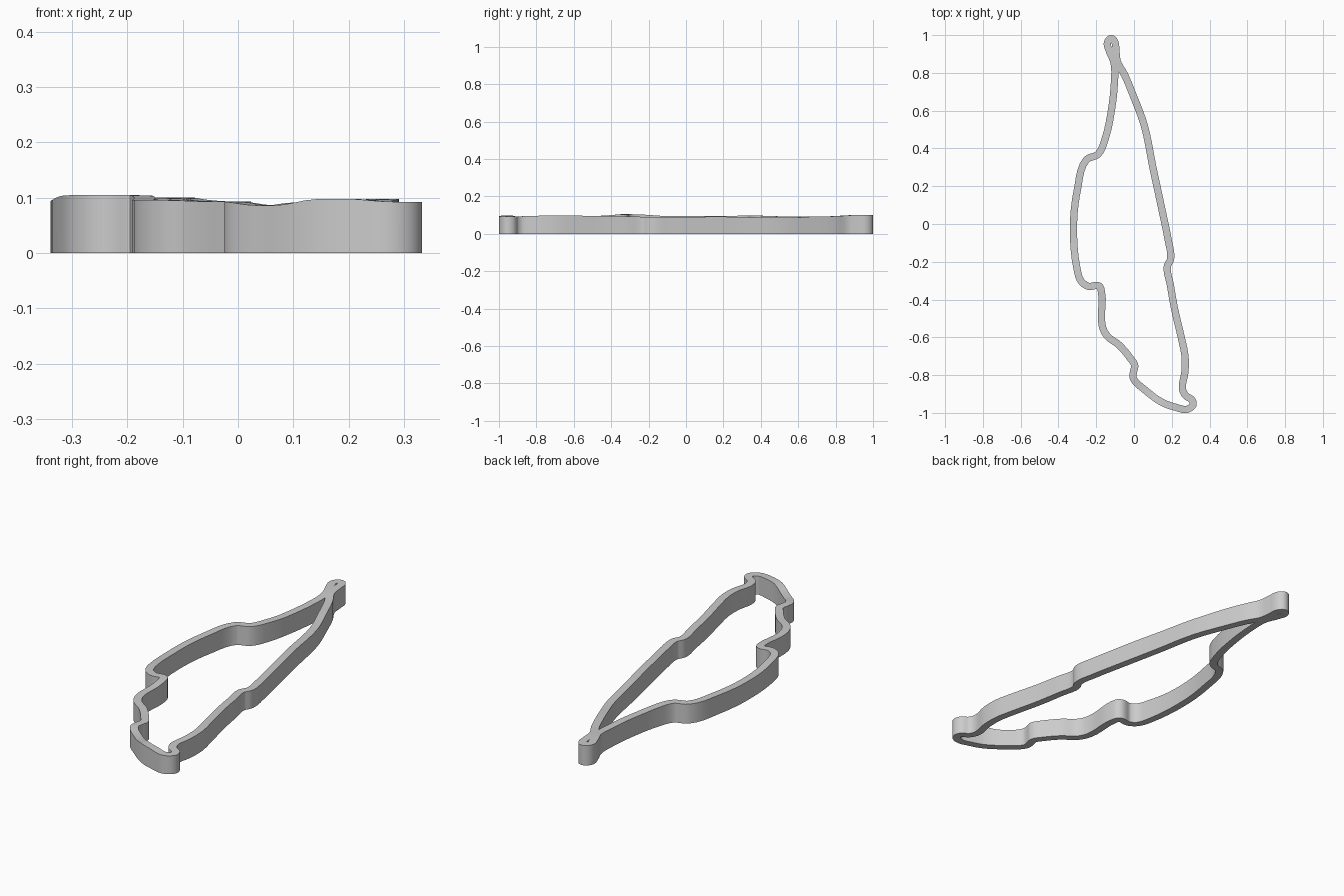
import bpy
import bmesh
from mathutils import Vector
from mathutils.geometry import interpolate_bezier

default_cube = bpy.data.objects.get("Cube")
if default_cube:
    bpy.data.objects.remove(default_cube, do_unlink=True)

HALF_WIDTH = 0.019
STEPS = 6

# Wall centreline: down the right-hand edge, along the foot, up the other edge
straight_edge = [
    (-.12, .981), (-.102, .965), (-.096, .92), (-.088, .86), (-.05, .79),
    (0, .67), (.055, .52), (.1, .3), (.147, .08), (.18, -.08),
    (.194, -.185), (.176, -.225), (.192, -.32), (.215, -.45), (.25, -.6),
    (.27, -.7), (.27, -.78), (.257, -.875),
]
foot = [
    (.275, -.91), (.307, -.932), (.312, -.958), (.28, -.981),
    (.22, -.97), (.15, -.945), (.06, -.88), (-.004, -.815),
    (-.002, -.78), (.004, -.75), (-.02, -.71),
]
bulged_edge = [
    (-.08, -.64), (-.14, -.595), (-.168, -.54), (-.172, -.36),
    (-.185, -.328), (-.24, -.33), (-.278, -.305), (-.303, -.23),
    (-.32, 0), (-.3, .18), (-.252, .34), (-.19, .37), (-.15, .46),
    (-.12, .6), (-.105, .73), (-.105, .85), (-.132, .92), (-.141, .96),
]

# Sampled rim heights, blended by distance
rim_samples = [
    Vector(s) for s in [
        (-.12, .95, .1), (.06, .5, .086), (.18, -.1, .09), (.27, -.7, .098),
        (.31, -.95, .092), (.18, -.96, .098), (.06, -.88, .086),
        (0, -.78, .093), (-.17, -.5, .096), (-.24, -.33, .105),
        (-.32, 0, .094), (-.22, .36, .097), (-.11, .7, .093),
    ]
]


def rim_height(point):
    weights = [1 / ((s.xy - point.xy).length + .01) ** 3 for s in rim_samples]
    return sum(w * s.z for w, s in zip(weights, rim_samples)) / sum(weights)


def smooth_loop(points):
    """Round a closed chain of points with Bezier spans."""
    points = [Vector((x, y, 0)) for x, y in points]
    count = len(points)
    tangents = []
    for i, p in enumerate(points):
        before = (p - points[i - 1]).normalized()
        after = (points[(i + 1) % count] - p).normalized()
        tangents.append((before + after).normalized())
    loop = []
    for i, p in enumerate(points):
        j = (i + 1) % count
        reach = (points[j] - p).length / 3
        loop += interpolate_bezier(p, p + tangents[i] * reach,
                                   points[j] - tangents[j] * reach,
                                   points[j], STEPS)[:-1]
    return loop


def build_wall(name, path, material):
    """Sweep an upright rectangular section around a closed path."""
    bm = bmesh.new()
    sections = []
    for i, p in enumerate(path):
        along = (path[(i + 1) % len(path)] - path[i - 1]).normalized()
        side = Vector((-along.y, along.x, 0)) * HALF_WIDTH
        up = Vector((0, 0, rim_height(p)))
        corners = (p + side, p - side, p - side + up, p + side + up)
        sections.append([bm.verts.new(c) for c in corners])
    for i, section in enumerate(sections):
        previous = sections[i - 1]
        for k in range(4):
            n = (k + 1) % 4
            bm.faces.new((previous[k], previous[n], section[n], section[k]))
    bmesh.ops.recalc_face_normals(bm, faces=bm.faces)
    mesh = bpy.data.meshes.new(name)
    bm.to_mesh(mesh)
    bm.free()
    mesh.materials.append(material)
    wall = bpy.data.objects.new(name, mesh)
    bpy.context.collection.objects.link(wall)
    return wall


# Single grey colour
grey = bpy.data.materials.new("light_grey")
grey.use_nodes = True
colour = (0.6, 0.6, 0.6, 1)
grey.diffuse_color = colour
grey.node_tree.nodes["Principled BSDF"].inputs["Base Color"].default_value = colour

# Closed outline wall
outline_wall = build_wall("outline_wall", smooth_loop(straight_edge + foot + bulged_edge), grey)
bpy.ops.object.select_all(action="DESELECT")
outline_wall.select_set(True)
bpy.context.view_layer.objects.active = outline_wall
bpy.ops.object.shade_smooth_by_angle()
